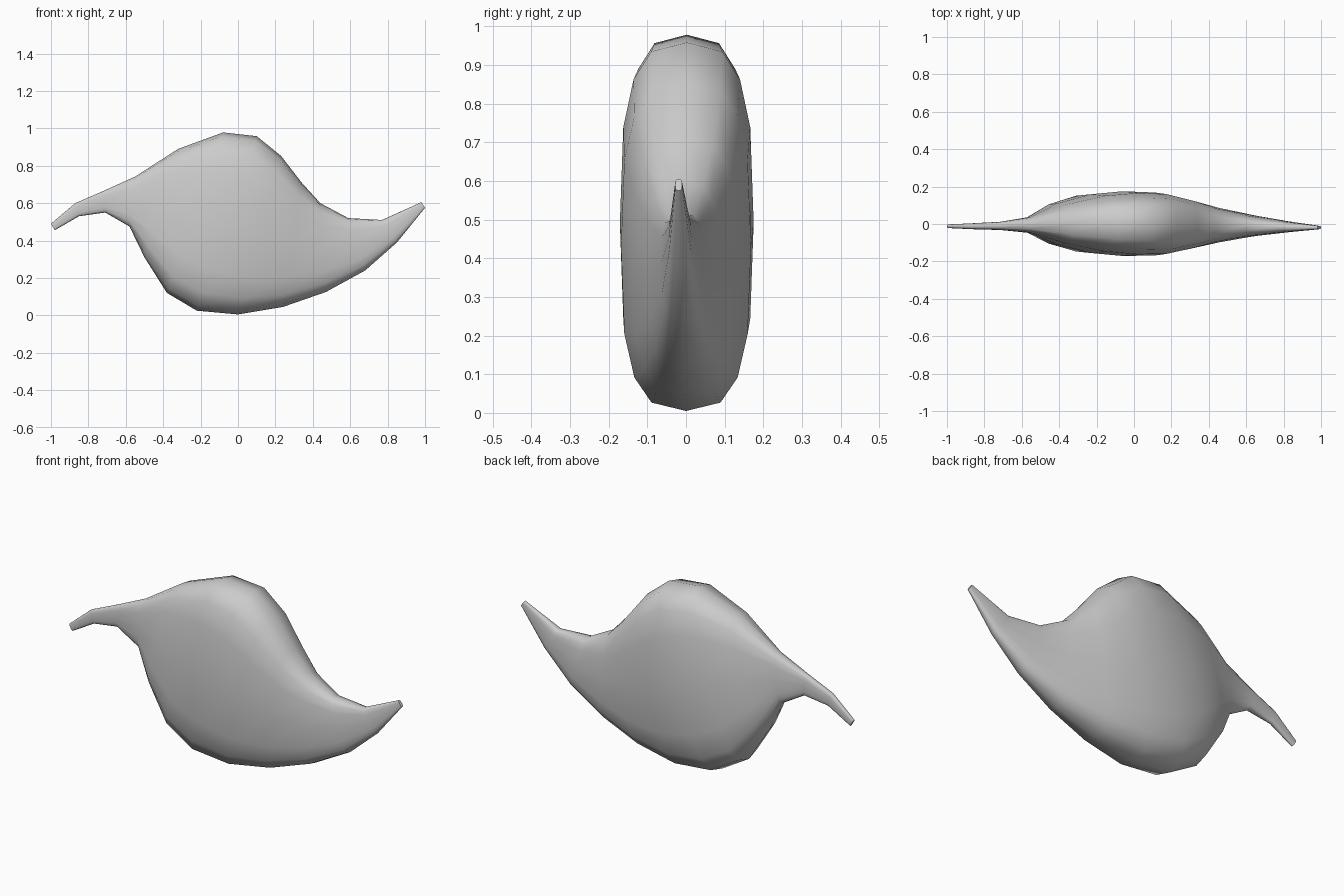
import bpy, bmesh, math

if "Cube" in bpy.data.objects:
    bpy.data.objects.remove(bpy.data.objects["Cube"])

# Stations along the leaf: top edge x, z / bottom edge x, z / half thickness / y centre
STATIONS = [
    (-1.00, .490, -.98, .455, .010, -.012),
    (-.87, .600, -.85, .530, .016, -.012),
    (-.72, .665, -.71, .550, .022, -.010),
    (-.55, .742, -.58, .475, .042, -.005),
    (-.32, .890, -.50, .310, .110, .000),
    (-.08, .978, -.38, .120, .157, .002),
    (.10, .958, -.22, .025, .173, .002),
    (.23, .853, .00, .005, .168, .000),
    (.34, .710, .24, .045, .133, -.002),
    (.44, .600, .47, .125, .092, -.006),
    (.59, .520, .68, .240, .056, -.010),
    (.77, .510, .85, .390, .030, -.015),
    (.98, .605, 1.0, .575, .009, -.019),
]
SIDES = 16


def spow(v, p):
    return math.copysign(abs(v) ** p, v)


# Leaf body: rounded sections lofted from stem to tip
bm = bmesh.new()
rings = []
for tx, tz, bx, bz, half, yc in STATIONS:
    ring = []
    for i in range(SIDES):
        a = 2 * math.pi * i / SIDES
        t = (spow(math.cos(a), 0.66) + 1) / 2
        y = yc + half * spow(math.sin(a), 0.66)
        ring.append(bm.verts.new((bx + (tx - bx) * t, y, bz + (tz - bz) * t)))
    rings.append(ring)
for r0, r1 in zip(rings, rings[1:]):
    for i in range(SIDES):
        j = (i + 1) % SIDES
        bm.faces.new((r0[i], r0[j], r1[j], r1[i]))
# Cut ends of stem and tip
bm.faces.new(rings[0][::-1])
bm.faces.new(rings[-1])
bmesh.ops.recalc_face_normals(bm, faces=bm.faces)

mesh = bpy.data.meshes.new("leaf")
bm.to_mesh(mesh)
bm.free()
leaf = bpy.data.objects.new("leaf", mesh)
bpy.context.collection.objects.link(leaf)
bpy.context.view_layer.objects.active = leaf
leaf.select_set(True)
bpy.ops.object.shade_smooth_by_angle(angle=math.radians(60))
